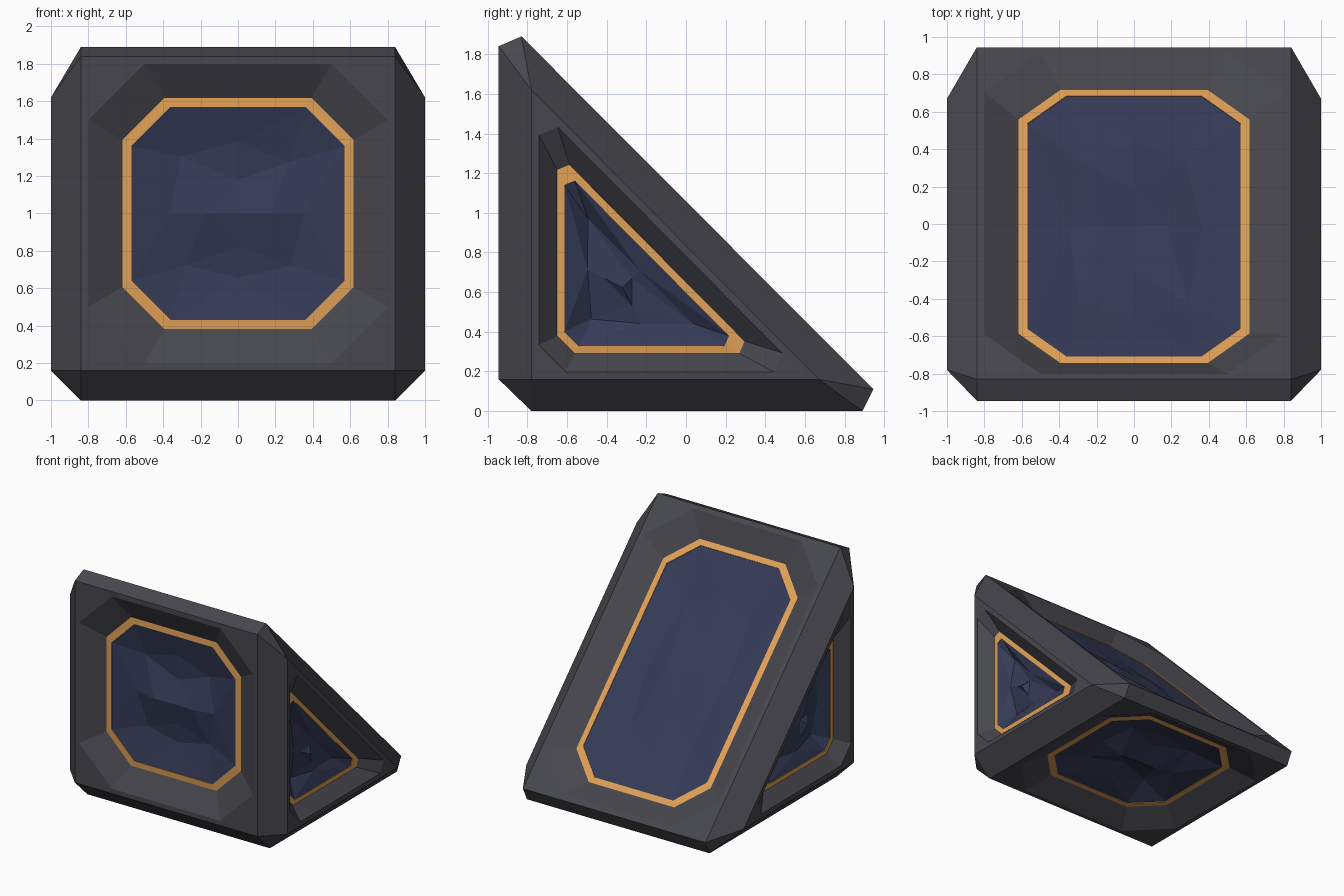
import bpy, bmesh, random
from mathutils import Vector

if "Cube" in bpy.data.objects:
    bpy.data.objects.remove(bpy.data.objects["Cube"])

random.seed(4)


def material(name, rgb):
    m = bpy.data.materials.new(name)
    m.diffuse_color = (*rgb, 1)
    m.use_nodes = True
    m.node_tree.nodes["Principled BSDF"].inputs["Base Color"].default_value = m.diffuse_color
    return m


def finish(bm, name, mat):
    me = bpy.data.meshes.new(name)
    bm.to_mesh(me)
    bm.free()
    me.materials.append(mat)
    bpy.context.collection.objects.link(bpy.data.objects.new(name, me))


def clipped_loop(corners, normal, inset, cut, depth):
    """Polygon inset in its plane, corners cut off, sunk by depth."""
    out, n = [], len(corners)
    for i, p in enumerate(corners):
        a = (corners[i - 1] - p).normalized()
        b = (corners[(i + 1) % n] - p).normalized()
        q = p + (a + b) * inset / a.cross(b).length - normal * depth
        out += [q + a * cut, q + b * cut]
    return out


def bridge(bm, outer, inner):
    n = len(outer)
    for i in range(n):
        j = (i + 1) % n
        bm.faces.new((outer[i], outer[j], inner[j], inner[i]))


def add_verts(bm, pts):
    return [bm.verts.new(p) for p in pts]


grey = material("dark grey stone", (0.062, 0.062, 0.076))
orange = material("orange trim", (0.74, 0.35, 0.092))
blue = material("dark blue rock", (0.035, 0.043, 0.094))

# Chamfered wedge: hull of the front, bottom, slope and side faces
body = bmesh.new()
for s in (-1, 1):
    for y, z in ((-.945, .16), (-.945, 1.84), (-.78, 0), (.89, 0), (-.83, 1.89), (.945, .11)):
        body.verts.new((.84 * s, y, z))
    for y, z in ((-.78, 1.62), (-.78, .16), (.67, .16)):
        body.verts.new((s, y, z))
bmesh.ops.convex_hull(body, input=body.verts[:])
bmesh.ops.dissolve_limit(body, angle_limit=0.01, verts=body.verts[:], edges=body.edges[:])
bmesh.ops.recalc_face_normals(body, faces=body.faces[:])

# The five main faces each receive a sunken panel
dirs = {"front": (0, -1, 0), "bottom": (0, 0, -1), "slope": (0, 1, 1),
        "right": (1, 0, 0), "left": (-1, 0, 0)}
for name, d in dirs.items():
    body.normal_update()
    d = Vector(d).normalized()
    face = max(body.faces, key=lambda f: (f.normal.dot(d) > .99) * f.calc_area())
    normal = face.normal.copy()
    cv = list(face.verts)
    corners = [v.co.copy() for v in cv]
    k = len(corners)
    if k == 3:
        sizes = ((.038, .135), (.13, .088), (.167, .074))
    else:
        sizes = ((.04, .3), (.222, .225), (.27, .21))
    opening = clipped_loop(corners, normal, *sizes[0], 0)
    trim_out = clipped_loop(corners, normal, *sizes[1], .10)
    trim_in = clipped_loop(corners, normal, *sizes[2], .097)
    edge = clipped_loop(corners, normal, *sizes[2], .102)

    # Frame around the opening and its sloping walls
    body.faces.remove(face)
    ov = add_verts(body, opening)
    for i in range(k):
        j = (i + 1) % k
        body.faces.new((cv[i], ov[2 * i + 1], ov[2 * i])).normal_flip()
        body.faces.new((cv[i], cv[j], ov[2 * j], ov[2 * i + 1]))
    bridge(body, ov, add_verts(body, trim_out))

    # Orange trim ring with a tiny inner step
    bm = bmesh.new()
    mid = add_verts(bm, trim_in)
    bridge(bm, add_verts(bm, trim_out), mid)
    bridge(bm, mid, add_verts(bm, edge))
    finish(bm, name + "_trim", orange)

    # Faceted rock floor: hollow ring around a raised core
    bm = bmesh.new()
    n = 2 * k
    c = sum(edge, Vector()) / n
    relief = .5 if name == "slope" else 1

    def toward(i, scale, depth):
        off = (edge[i % n] + edge[(i + 1) % n]) / 2 - c
        sideways = abs(off.x) > off.length * .7
        if depth is None:
            depth = -.02 if sideways else .05
        depth += random.uniform(-.02, .02)
        return c + off * scale - normal * depth * relief

    ev = add_verts(bm, edge)
    ring = add_verts(bm, [toward(i, random.uniform(.58, .68), .04 if i % 2 else .075)
                          for i in range(n)])
    core = add_verts(bm, [toward(2 * i + 1, .31, None) for i in range(k)])
    hub = bm.verts.new(c)
    for i in range(n):
        j = (i + 1) % n
        bm.faces.new((ev[i], ev[j], ring[i]))
        bm.faces.new((ev[j], ring[j], ring[i]))
    for i in range(k):
        a, b, e = ring[2 * i], ring[2 * i + 1], ring[(2 * i + 2) % n]
        nxt = core[(i + 1) % k]
        bm.faces.new((a, b, core[i]))
        bm.faces.new((b, e, core[i]))
        bm.faces.new((e, nxt, core[i]))
        bm.faces.new((core[i], nxt, hub))
    finish(bm, name + "_rock_panel", blue)

# Keep the open shell facing outwards
bmesh.ops.recalc_face_normals(body, faces=body.faces[:])
low = min(body.faces, key=lambda f: f.calc_center_median().z)
if low.normal.z > 0:
    bmesh.ops.reverse_faces(body, faces=body.faces[:])
finish(body, "wedge_body", grey)
